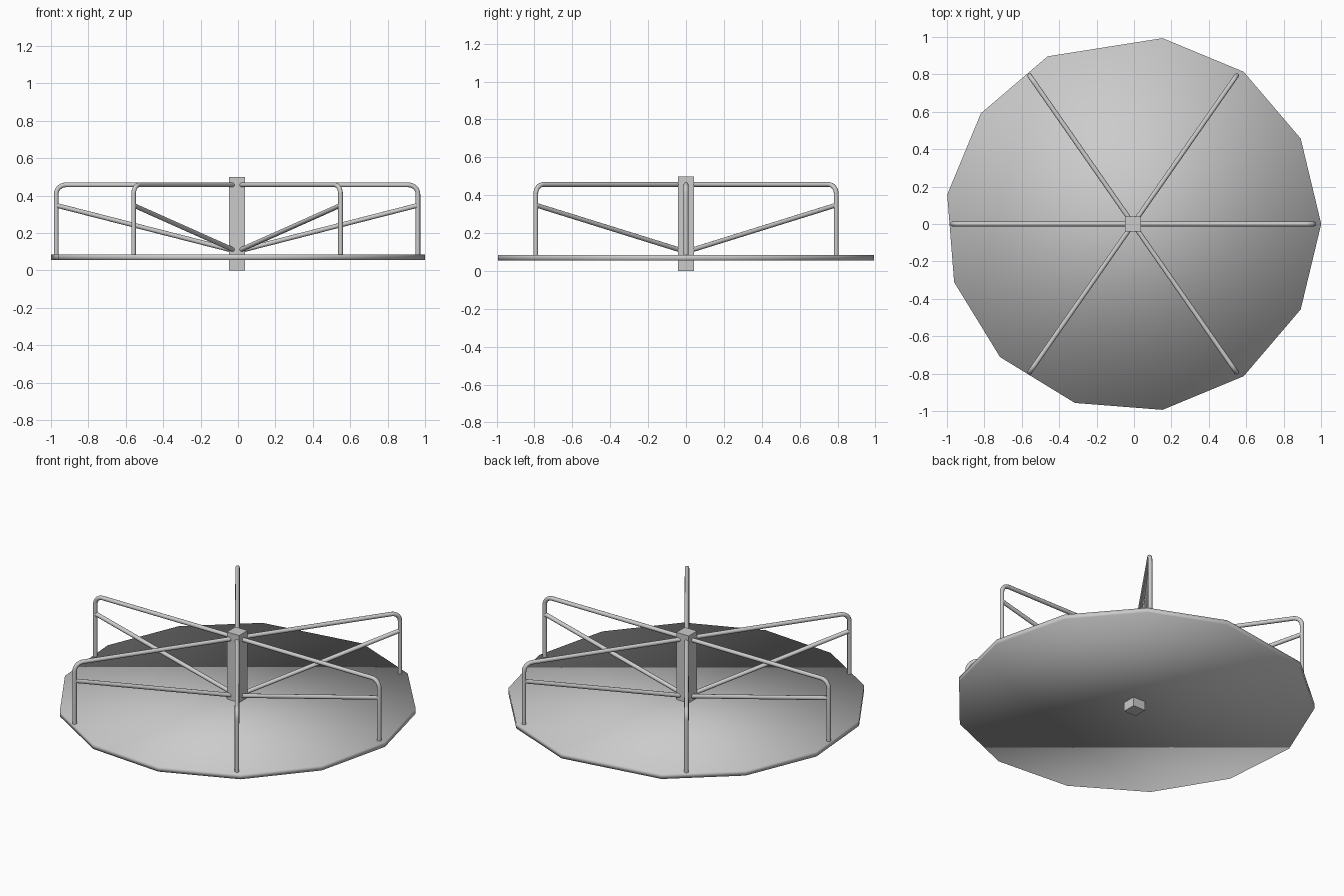
import bpy, bmesh
from math import sin, cos, pi, radians
from mathutils import Vector

cube = bpy.data.objects.get("Cube")
if cube:
    bpy.data.objects.remove(cube, do_unlink=True)

CENTRE_X = -0.005
RAIL_REACH = 0.967
TUBE_RADIUS = 0.0125

# Single painted-metal grey
metal = bpy.data.materials.new("grey_metal")
metal.use_nodes = True
GREY = (0.6, 0.6, 0.6, 1.0)
metal.diffuse_color = GREY
for node in metal.node_tree.nodes:
    if node.type == 'BSDF_PRINCIPLED':
        node.inputs["Base Color"].default_value = GREY


def add_mesh(name, bm, smooth):
    bmesh.ops.recalc_face_normals(bm, faces=bm.faces)
    for face in bm.faces:
        face.smooth = smooth
    mesh = bpy.data.meshes.new(name)
    bm.to_mesh(mesh)
    bm.free()
    mesh.materials.append(metal)
    obj = bpy.data.objects.new(name, mesh)
    bpy.context.collection.objects.link(obj)
    return obj


def add_tube(name, points):
    """Round bar swept along a list of points, turned into a mesh."""
    curve = bpy.data.curves.new(name, 'CURVE')
    curve.dimensions = '3D'
    curve.bevel_depth = TUBE_RADIUS
    curve.bevel_resolution = 4
    curve.use_fill_caps = True
    spline = curve.splines.new('POLY')
    spline.points.add(len(points) - 1)
    for target, p in zip(spline.points, points):
        target.co = (*p, 1.0)
    spline.use_smooth = True
    curve.materials.append(metal)
    obj = bpy.data.objects.new(name, curve)
    bpy.context.collection.objects.link(obj)
    bpy.ops.object.select_all(action='DESELECT')
    obj.select_set(True)
    bpy.context.view_layer.objects.active = obj
    bpy.ops.object.convert(target='MESH')
    bpy.ops.object.shade_smooth_by_angle(angle=radians(50))


# Platform: thirteen-cornered disc with one wider side, softly shaded all over
bm = bmesh.new()
corners = [radians(27 * k) for k in range(-9, 4)]
base = bm.faces.new([bm.verts.new((CENTRE_X + 1.006 * cos(a), 1.006 * sin(a), 0.055))
                     for a in corners])
extruded = bmesh.ops.extrude_face_region(bm, geom=[base], use_keep_orig=True)
top_verts = [v for v in extruded["geom"] if isinstance(v, bmesh.types.BMVert)]
bmesh.ops.translate(bm, verts=top_verts, vec=(0, 0, 0.03))
add_mesh("platform", bm, True)

# Square centre post
bm = bmesh.new()
bmesh.ops.create_cube(bm, size=1)
bmesh.ops.scale(bm, vec=(0.084, 0.082, 0.498), verts=bm.verts)
bmesh.ops.translate(bm, vec=(CENTRE_X, 0, 0.249), verts=bm.verts)
add_mesh("centre_post", bm, False)

# Six bent handrails, each with a sloping brace
BEND, RAIL_Z = 0.05, 0.457
rail_profile = [(0.035, RAIL_Z)]
for i in range(9):
    a = pi / 2 * (1 - i / 8)
    rail_profile.append((RAIL_REACH - BEND + BEND * cos(a), RAIL_Z - BEND + BEND * sin(a)))
rail_profile.append((RAIL_REACH, 0.075))
brace_profile = [(0.035, 0.11), (RAIL_REACH, 0.348)]

for n, angle in enumerate((0, 55.1, 124.9, 180, 235.1, 304.9), 1):
    c, s = cos(radians(angle)), sin(radians(angle))
    for name, profile in (("handrail", rail_profile), ("brace", brace_profile)):
        add_tube(f"{name}_{n}", [Vector((CENTRE_X + r * c, r * s, z)) for r, z in profile])
